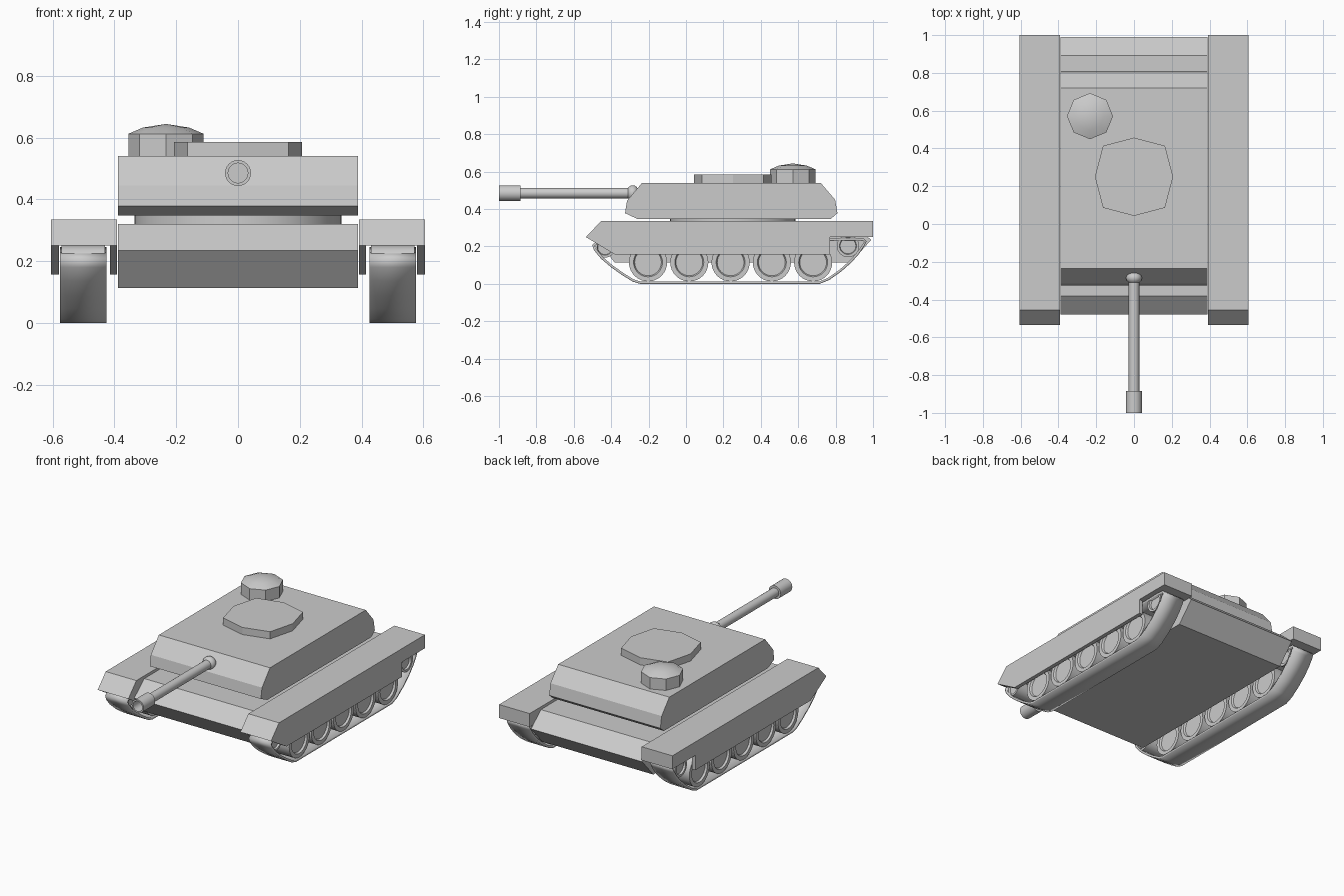
import bpy, bmesh
from math import pi, radians, sin, cos
from mathutils import Matrix, Euler

if "Cube" in bpy.data.objects:
    bpy.data.objects.remove(bpy.data.objects["Cube"])


def finish(name, bm, smooth=False):
    bmesh.ops.recalc_face_normals(bm, faces=bm.faces[:])
    me = bpy.data.meshes.new(name)
    bm.to_mesh(me)
    bm.free()
    ob = bpy.data.objects.new(name, me)
    bpy.context.collection.objects.link(ob)
    if smooth:
        me.shade_smooth()
        me.set_sharp_from_angle(angle=radians(35))
    return ob


def prism(name, profile, x0, x1):
    """Side profile of (y, z) points extruded across x."""
    bm = bmesh.new()
    a = [bm.verts.new((x0, y, z)) for y, z in profile]
    b = [bm.verts.new((x1, y, z)) for y, z in profile]
    n = len(a)
    for i in range(n):
        j = (i + 1) % n
        bm.faces.new((a[i], a[j], b[j], b[i]))
    bm.faces.new(a)
    bm.faces.new(b)
    return finish(name, bm)


def lathe(name, profile, n, loc, rot=(0, 0, 0), smooth=True, diag=1.0):
    """Profile of (radius, height) points turned about z, then rotated and placed.
    diag scales every second radius, for slightly uneven octagons."""
    bm = bmesh.new()
    rings = []
    for r, h in profile:
        if r == 0:
            rings.append([bm.verts.new((0, 0, h))])
        else:
            rings.append([bm.verts.new((r * (diag if i % 2 else 1) * cos(2 * pi * i / n),
                                        r * (diag if i % 2 else 1) * sin(2 * pi * i / n), h))
                          for i in range(n)])
    for a, b in zip(rings, rings[1:]):
        for i in range(n):
            j = (i + 1) % n
            if len(a) == 1:
                bm.faces.new((a[0], b[i], b[j]))
            elif len(b) == 1:
                bm.faces.new((a[i], a[j], b[0]))
            else:
                bm.faces.new((a[i], a[j], b[j], b[i]))
    m = Matrix.Translation(loc) @ Euler(rot).to_matrix().to_4x4()
    bmesh.ops.transform(bm, matrix=m, verts=bm.verts[:])
    return finish(name, bm, smooth)


def belt(name, profile, x0, x1, t):
    """Closed thin band following a (y, z) profile."""
    bm = bmesh.new()
    a = [bm.verts.new((x0, y, z)) for y, z in profile]
    b = [bm.verts.new((x1, y, z)) for y, z in profile]
    for i in range(len(a)):
        j = (i + 1) % len(a)
        bm.faces.new((a[i], a[j], b[j], b[i]))
    ob = finish(name, bm, True)
    # make sure the lowest face points down so the thickness grows inwards
    low = min(ob.data.polygons, key=lambda p: p.center.z)
    if low.normal.z > 0:
        ob.data.flip_normals()
    mod = ob.modifiers.new("thickness", 'SOLIDIFY')
    mod.thickness = t
    mod.offset = -1
    return ob


# hull and turret
prism("hull", [(-0.38, 0.32), (-0.48, 0.235), (-0.38, 0.113),
               (0.88, 0.113), (0.99, 0.235), (0.893, 0.32)], -0.388, 0.388)
lathe("turret_ring", [(0, 0.31), (0.335, 0.31), (0.335, 0.36), (0, 0.36)], 48, (0, 0.25, 0))
prism("turret", [(-0.262, 0.348), (-0.326, 0.378), (-0.315, 0.445), (-0.235, 0.54),
                 (0.72, 0.54), (0.797, 0.45), (0.81, 0.378), (0.775, 0.348)], -0.388, 0.388)

# roof hatches
lathe("main_hatch", [(0, 0.53), (0.207, 0.53), (0.207, 0.585), (0, 0.585)], 8,
      (0, 0.25, 0), smooth=False, diag=1.12)
lathe("cupola", [(0, 0.53), (0.122, 0.53), (0.122, 0.612)], 8,
      (-0.233, 0.571, 0), smooth=False)
lathe("cupola_dome", [(0.122, 0.612), (0.075, 0.632), (0, 0.644)], 8, (-0.233, 0.571, 0))

# gun: tube, hollow muzzle and ball mount
lathe("gun_barrel", [(0, 0.25), (0.028, 0.25), (0.028, 0.885), (0.042, 0.885), (0.042, 1.0),
                     (0.032, 1.0), (0.032, 0.91), (0, 0.91)], 24, (0, 0, 0.485), (pi / 2, 0, 0))
lathe("gun_mount", [(0.042 * sin(pi * i / 10), -0.034 * cos(pi * i / 10)) if 0 < i < 10
                    else (0, -0.034 if i == 0 else 0.034) for i in range(11)],
      24, (0, -0.285, 0.485), (pi / 2, 0, 0))

fender_profile = [(-0.535, 0.25), (-0.455, 0.335), (1.0, 0.335), (1.0, 0.25)]
skirt_profile = [(-0.535, 0.25), (0.77, 0.25), (0.77, 0.157), (-0.38, 0.157)]
track_profile = [(0.715, 0), (0.765, 0.02), (0.83, 0.066), (0.885, 0.115), (0.925, 0.16),
                 (0.955, 0.205), (0.965, 0.228), (0.95, 0.242), (0.9, 0.245), (0.2, 0.235),
                 (-0.44, 0.23), (-0.48, 0.225), (-0.502, 0.208), (-0.492, 0.18),
                 (-0.455, 0.135), (-0.4, 0.088), (-0.34, 0.046), (-0.285, 0.012), (-0.245, 0)]


def wheel(name, s, y, z, r):
    w, d = 0.07, 0.012
    lathe(name, [(0, d - w), (r * 0.7, d - w), (r * 0.76, -w), (r, -w),
                 (r, w), (r * 0.76, w), (r * 0.7, w - d), (0, w - d)],
          32, (s * 0.501, y, z), (0, pi / 2, 0))


for s, side in ((1, "right"), (-1, "left")):
    # fender with inner and outer skirts
    prism(side + "_fender", fender_profile, s * 0.391, s * 0.605)
    prism(side + "_inner_skirt", skirt_profile, s * 0.391, s * 0.415)
    prism(side + "_outer_skirt", skirt_profile, s * 0.58, s * 0.605)
    # track and wheels
    belt(side + "_track", track_profile, s * 0.426, s * 0.576, 0.013)
    for i in range(5):
        wheel(f"{side}_road_wheel_{i + 1}", s, -0.203 + 0.2207 * i, 0.115, 0.102)
    wheel(side + "_idler", s, -0.433, 0.195, 0.055)
    wheel(side + "_sprocket", s, 0.866, 0.203, 0.06)
